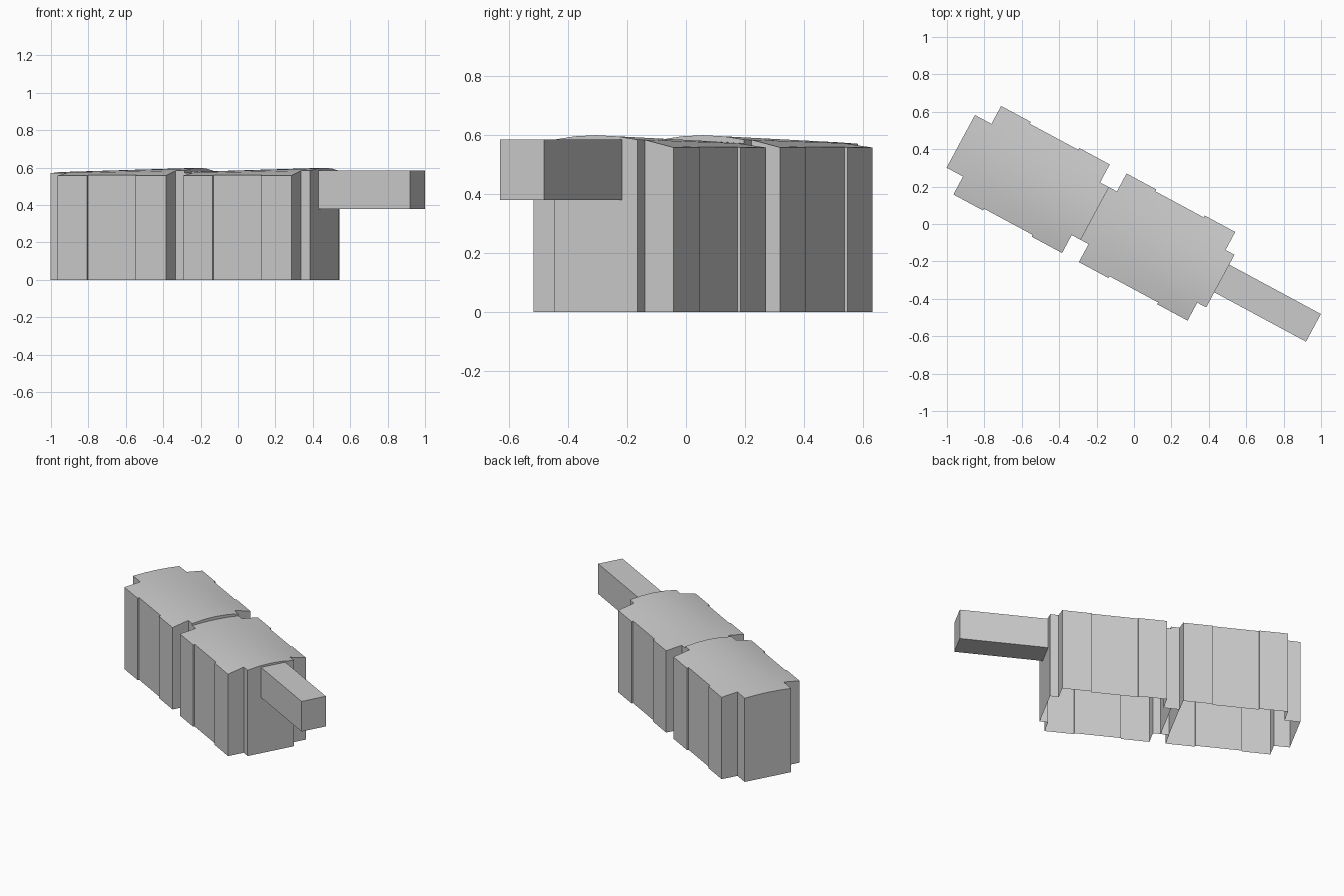
import bpy, bmesh, math
from mathutils import Matrix

if "Cube" in bpy.data.objects:
    bpy.data.objects.remove(bpy.data.objects["Cube"])

TURN = Matrix.Rotation(math.radians(-28.3), 4, 'Z')
AXIS = -0.05                       # sideways offset of the body's centre line
HALF = [0.08, 0.16, 0.258, 0.269]  # shared stations across the width
# (start, end, half width) of each stretch along one unit
STRETCHES = [(0, 0.10, 0.16), (0.10, 0.28, 0.269), (0.28, 0.575, 0.258),
             (0.575, 0.76, 0.269), (0.76, 0.814, 0.16)]
LENGTH = STRETCHES[-1][1]


def roof(t, v):
    # shallow arch that rises toward the front
    return 0.557 + (0.02 + 0.022 * t / LENGTH) * (1 - (v / 0.269) ** 2)


def finish(bm, name):
    bmesh.ops.remove_doubles(bm, verts=bm.verts, dist=0.0005)
    bmesh.ops.recalc_face_normals(bm, faces=bm.faces)
    bm.transform(TURN)
    me = bpy.data.meshes.new(name)
    bm.to_mesh(me)
    bm.free()
    ob = bpy.data.objects.new(name, me)
    bpy.context.collection.objects.link(ob)
    return ob


def body_unit(name, start):
    bm = bmesh.new()

    def quad(*pts):
        bm.faces.new([bm.verts.new((start + t, AXIS + v, z)) for t, v, z in pts])

    def wall(t0, v0, t1, v1):
        quad((t0, v0, 0), (t1, v1, 0), (t1, v1, roof(t1, v1)), (t0, v0, roof(t0, v0)))

    def cross_wall(t, inner, outer):
        stations = [h for h in [0] + HALF if inner <= h <= outer]
        for a, b in zip(stations, stations[1:]):
            for s in (-1, 1):
                wall(t, s * a, t, s * b)

    # arched roof and side walls, open underneath
    for t0, t1, w in STRETCHES:
        stations = [h for h in [0] + HALF if h <= w]
        for s in (-1, 1):
            wall(t0, s * w, t1, s * w)
            for a, b in zip(stations, stations[1:]):
                quad(*[(t, s * v, roof(t, s * v))
                       for t, v in ((t0, a), (t1, a), (t1, b), (t0, b))])
    # end walls and stepped shoulders
    widths = [0] + [w for _, _, w in STRETCHES] + [0]
    places = [s[0] for s in STRETCHES] + [LENGTH]
    for t, a, b in zip(places, widths, widths[1:]):
        cross_wall(t, min(a, b), max(a, b))

    ob = finish(bm, name)
    bpy.context.view_layer.objects.active = ob
    ob.select_set(True)
    bpy.ops.object.shade_smooth_by_angle(angle=math.radians(30))
    ob.select_set(False)


# two identical units, overlapping at the joint
body_unit("rear_unit", -1.025)
body_unit("front_unit", -0.263)

# solid arm projecting from the front
bm = bmesh.new()
bmesh.ops.create_cube(bm, size=1)
bm.transform(Matrix.Translation((0.829, -0.034, 0.482))
             @ Matrix.Diagonal((0.558, 0.168, 0.205, 1)))
finish(bm, "front_arm")
